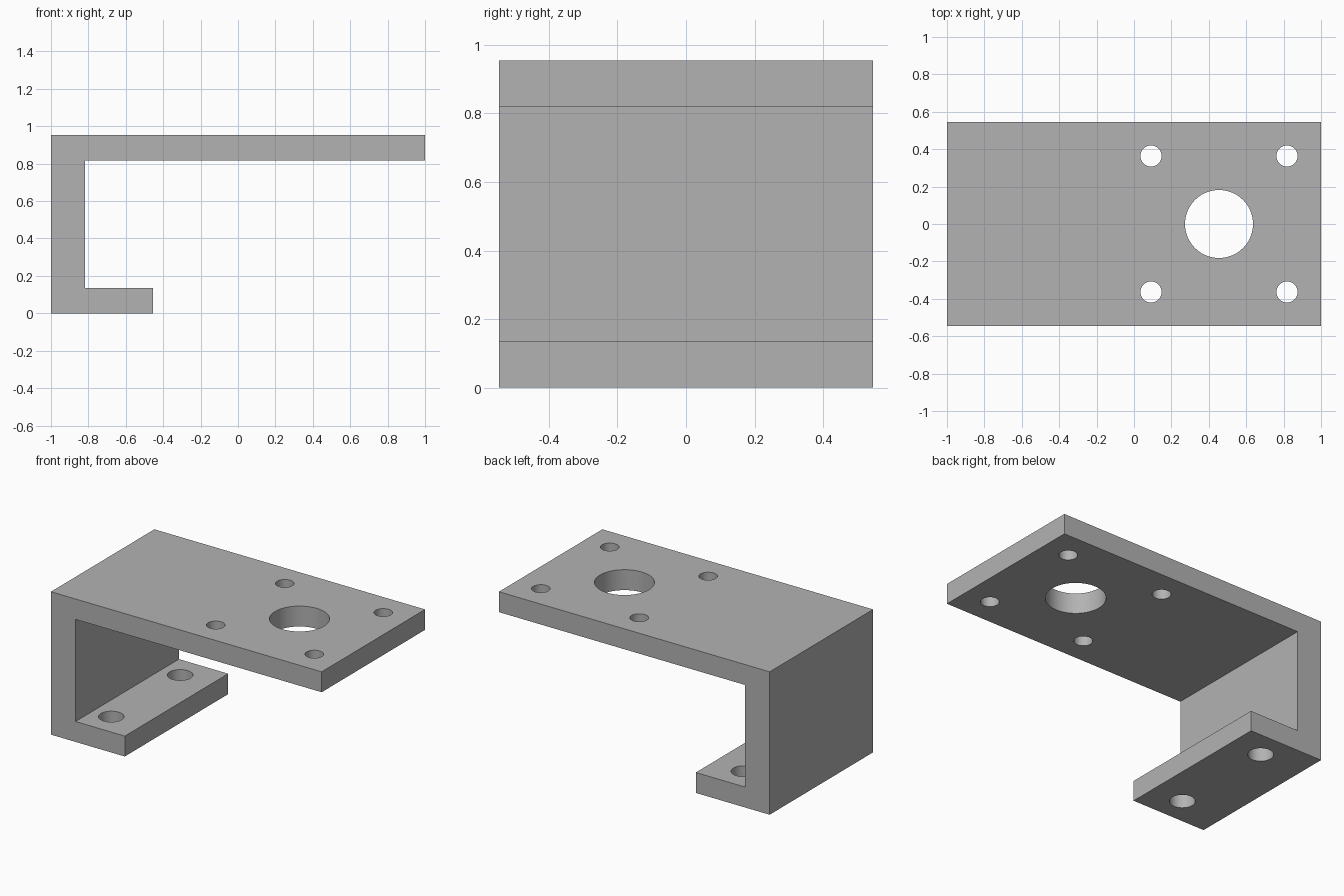
import bpy
import bmesh
from math import radians

MM = 2 / 110          # the bracket is 110 units long
DEPTH = 60 * MM

if "Cube" in bpy.data.objects:
    bpy.data.objects.remove(bpy.data.objects["Cube"], do_unlink=True)

# Plain grey metal
grey = bpy.data.materials.new("grey_metal")
grey.use_nodes = True
colour = (0.45, 0.45, 0.45, 1)
grey.diffuse_color = colour
grey.node_tree.nodes["Principled BSDF"].inputs["Base Color"].default_value = colour


def new_object(name, bm):
    bmesh.ops.recalc_face_normals(bm, faces=bm.faces)
    mesh = bpy.data.meshes.new(name)
    bm.to_mesh(mesh)
    bm.free()
    mesh.materials.append(grey)
    obj = bpy.data.objects.new(name, mesh)
    bpy.context.collection.objects.link(obj)
    return obj


# Bracket body: C-shaped side profile pulled along y
profile = [(0, 0), (30, 0), (30, 7.5), (10, 7.5),
           (10, 45), (110, 45), (110, 52.5), (0, 52.5)]
bm = bmesh.new()
face = bm.faces.new([bm.verts.new((x * MM - 1, -DEPTH / 2, z * MM)) for x, z in profile])
pulled = bmesh.ops.extrude_face_region(bm, geom=[face])["geom"]
bmesh.ops.translate(bm, vec=(0, DEPTH, 0),
                    verts=[v for v in pulled if isinstance(v, bmesh.types.BMVert)])
bracket = new_object("bracket", bm)

# Holes: x, y, z of the plate's middle, radius
holes = [(80, 0, 48.75, 10)]
for side in (-20, 20):
    holes += [(60, side, 48.75, 3.1), (100, side, 48.75, 3.1), (17.5, side, 3.75, 4.25)]

bm = bmesh.new()
for x, y, z, radius in holes:
    made = bmesh.ops.create_cone(bm, cap_ends=True, segments=64, radius1=radius * MM,
                                 radius2=radius * MM, depth=12 * MM)
    bmesh.ops.translate(bm, verts=made["verts"], vec=(x * MM - 1, y * MM, z * MM))
cutter = new_object("hole_cutter", bm)
cutter.hide_render = True

# Drill the holes, then drop the cutter
drill = bracket.modifiers.new("drill", "BOOLEAN")
drill.operation = "DIFFERENCE"
drill.solver = "EXACT"
drill.object = cutter
bpy.context.view_layer.objects.active = bracket
bracket.select_set(True)
bpy.ops.object.modifier_apply(modifier="drill")
bpy.data.objects.remove(cutter, do_unlink=True)

# Smooth hole walls, sharp plate edges
bpy.ops.object.shade_smooth_by_angle(angle=radians(30))
